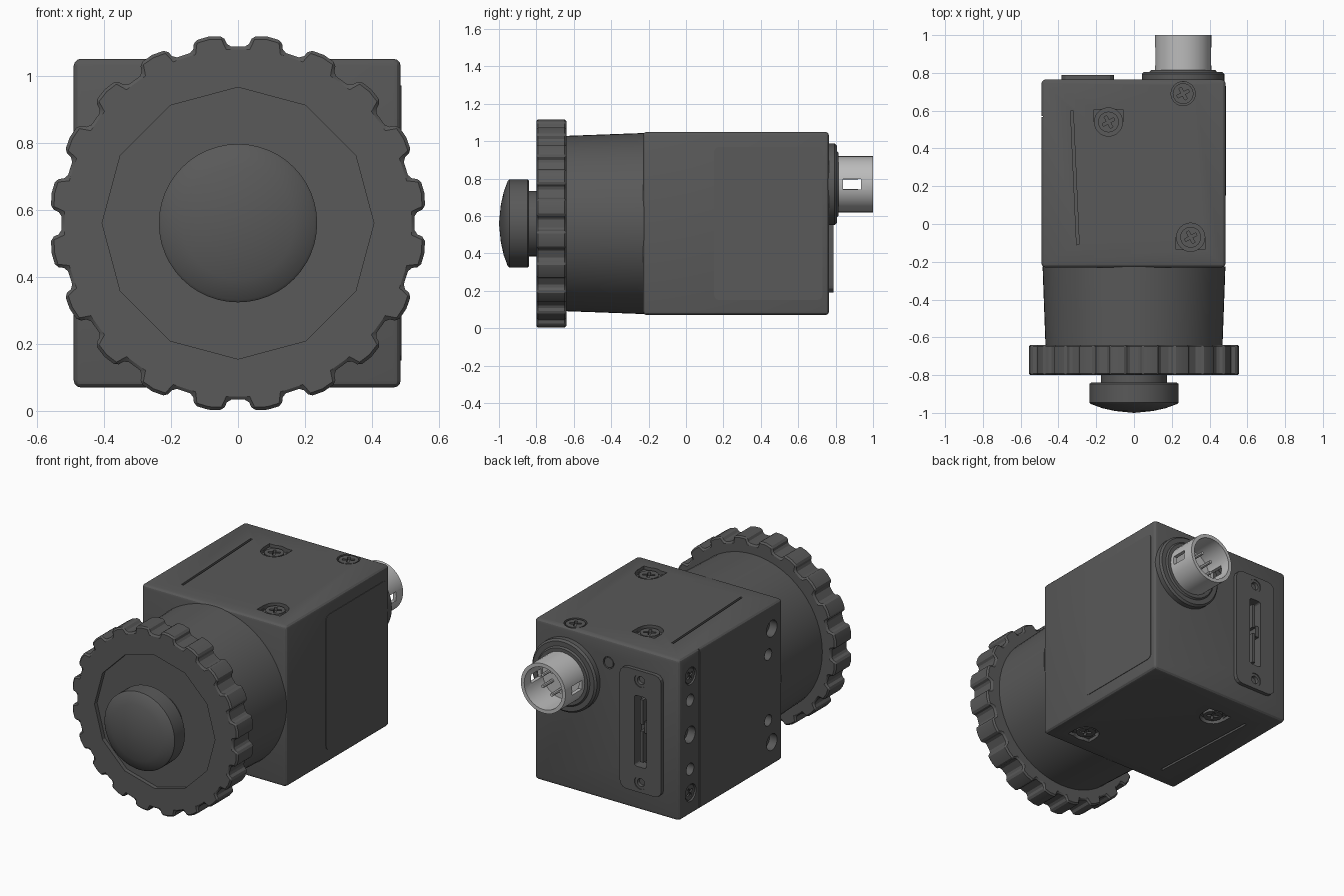
import bpy, bmesh, math
from mathutils import Vector, Matrix

if "Cube" in bpy.data.objects:
    bpy.data.objects.remove(bpy.data.objects["Cube"])

ZC = 0.56                      # optical axis height
CX, CZ = 0.26, 0.77            # round connector axis


def material(name, v):
    m = bpy.data.materials.new(name)
    m.diffuse_color = (v, v, v, 1)
    m.use_nodes = True
    m.node_tree.nodes["Principled BSDF"].inputs["Base Color"].default_value = m.diffuse_color
    return m


DARK, METAL = material("dark_grey", 0.1), material("light_grey", 0.5)


def make(name, bm, mat=DARK):
    bmesh.ops.recalc_face_normals(bm, faces=bm.faces[:])
    me = bpy.data.meshes.new(name)
    bm.to_mesh(me)
    bm.free()
    ob = bpy.data.objects.new(name, me)
    bpy.context.collection.objects.link(ob)
    me.materials.append(mat)
    return ob


def box(name, lo, hi, bevel=0.0, only=None, segs=3):
    """Box by corners; only = axis index whose parallel edges are bevelled."""
    lo, hi = Vector(lo), Vector(hi)
    bm = bmesh.new()
    bmesh.ops.create_cube(bm, size=1, matrix=Matrix.Translation((lo + hi) / 2) @ Matrix.Diagonal((*(hi - lo), 1)))
    if bevel:
        es = [e for e in bm.edges if only is None or
              abs((e.verts[0].co - e.verts[1].co)[only]) > 1e-5]
        bmesh.ops.bevel(bm, geom=es, offset=bevel, segments=segs, profile=0.5, affect='EDGES')
    return make(name, bm)


def cyl(name, loc, axis, r, depth, segs=24, mat=DARK, turn=0.0):
    bm = bmesh.new()
    m = (Matrix.Translation(loc) @ Vector(axis).to_track_quat('Z', 'Y').to_matrix().to_4x4()
         @ Matrix.Rotation(turn, 4, 'Z'))
    bmesh.ops.create_cone(bm, cap_ends=True, segments=segs, radius1=r, radius2=r, depth=depth, matrix=m)
    return make(name, bm, mat)


def lathe(name, prof, x, z, segs=48, mat=DARK):
    """Spin a (y, radius) profile around an axis along y."""
    bm = bmesh.new()
    vs = [bm.verts.new((x + r, y, z)) for y, r in prof]
    es = [bm.edges.new(p) for p in zip(vs, vs[1:])]
    bmesh.ops.spin(bm, geom=vs + es, cent=(x, 0, z), axis=(0, 1, 0), angle=2 * math.pi, steps=segs)
    bmesh.ops.remove_doubles(bm, verts=bm.verts[:], dist=1e-5)
    return make(name, bm, mat)


def apply_mods(ob):
    bpy.context.view_layer.objects.active = ob
    for m in list(ob.modifiers):
        bpy.ops.object.modifier_apply(modifier=m.name)


def cut(ob, *cutters):
    for c in cutters:
        m = ob.modifiers.new("cut", 'BOOLEAN')
        m.operation, m.solver, m.object = 'DIFFERENCE', 'EXACT', c
        apply_mods(ob)
        bpy.data.objects.remove(c)


def screw(name, loc, axis, r=0.05):
    """Cross-head screw whose head top lies at loc."""
    a = Vector(axis)
    head = cyl(name, Vector(loc) - a * 0.02, axis, r, 0.04)
    m = Matrix.Translation(loc) @ a.to_track_quat('Z', 'Y').to_matrix().to_4x4()
    for k in range(2):
        c = box("cutter", (-r * .62, -r * .14, -0.02), (r * .62, r * .14, 0.02))
        c.data.transform(m @ Matrix.Rotation(0.5 + k * math.pi / 2, 4, 'Z'))
        cut(head, c)
    return head


# Camera body
body = box("camera_body", (-0.49, -0.23, 0.07), (0.485, 0.765, 1.05), 0.022)

# Top and bottom: screw pockets, screws and slanted slot
for s, side in ((1, "top"), (-1, "bottom")):
    zf = ZC + s * 0.49
    up = (0, 0, s)
    for i, (x, y, d) in enumerate(((-0.135, 0.54, 1), (0.30, -0.07, -1))):
        ya, yb = sorted((y, y + d * 0.065))
        cut(body,
            cyl("cutter", (x, y, zf), up, 0.075, 0.06),
            box("cutter", (x - 0.077, ya, zf - 0.02), (x + 0.077, yb, zf + 0.02)))
        screw(f"{side}_screw_{i}", (x, y, zf - s * 0.008), up, 0.055)
    slot = box("cutter", (-0.007, -0.355, -0.02), (0.007, 0.355, 0.02))
    slot.data.transform(Matrix.Translation((-0.313, 0.245, zf)) @ Matrix.Rotation(0.045, 4, 'Z'))
    cut(body, slot)
cut(body, cyl("cutter", (0.26, 0.69, 1.05), (0, 0, 1), 0.064, 0.04))
screw("top_rear_screw", (0.26, 0.69, 1.047), (0, 0, 1), 0.055)

# Left side: mounting holes mirrored about the axis, rear strip seam and screws
for s in (1, -1):
    for y, dz, r in ((-0.125, 0.345, 0.05), (-0.09, 0.20, 0.034), (0.66, 0.21, 0.036)):
        cut(body, cyl("cutter", (-0.49, y, ZC + s * dz), (1, 0, 0), r, 0.1))
    p = (-0.49, 0.655, ZC + s * 0.355)
    cut(body, cyl("cutter", p, (1, 0, 0), 0.052, 0.03))
    screw("left_screw", (-0.484, p[1], p[2]), (-1, 0, 0), 0.045)
cut(body, cyl("cutter", (-0.49, 0.66, ZC), (1, 0, 0), 0.05, 0.1),
    box("cutter", (-0.50, 0.567, 0.05), (-0.482, 0.573, 1.07)))

# Right side label panel
box("side_panel", (0.48, 0.15, 0.15), (0.488, 0.73, 0.97), 0.03, 0)

# Indicator light beside the connector
cut(body, cyl("cutter", (-0.015, 0.765, 0.91), (0, 1, 0), 0.036, 0.03))
cyl("indicator_light", (-0.015, 0.755, 0.91), (0, 1, 0), 0.03, 0.016)

# Rear port plate with two threaded holes and a tall socket
plate = box("port_plate", (-0.385, 0.74, 0.19), (-0.105, 0.788, 0.93), 0.045, 1)
socket = lambda n: box(n, (-0.285, 0.72, 0.345), (-0.205, 0.83, 0.775), 0.015, 1)
cut(body, socket("cutter"))
cut(plate, socket("cutter"))
box("socket_tongue_upper", (-0.255, 0.71, 0.60), (-0.235, 0.775, 0.75))
box("socket_tongue_lower", (-0.255, 0.71, 0.37), (-0.235, 0.775, 0.56))
box("socket_block", (-0.29, 0.71, 0.55), (-0.26, 0.77, 0.62))
for z in (0.25, 0.87):
    cut(plate, cyl("cutter", (-0.245, 0.80, z), (0, 1, 0), 0.04, 0.08))
    lathe("threaded_insert", [(0.76, 0.041), (0.783, 0.041), (0.783, 0.024), (0.765, 0.022), (0.765, 0)],
          -0.245, z, 20)

# Round connector: flange, hollow metal tube with two windows, pins
lathe("connector_flange", [(0.75, 0), (0.75, 0.218), (0.795, 0.218), (0.806, 0.207),
                           (0.806, 0.178), (0.815, 0.17), (0.815, 0)], CX, CZ)
tube = lathe("connector_tube", [(0.80, 0), (0.80, 0.15), (1.0, 0.15), (1.0, 0.128),
                                (0.825, 0.128), (0.825, 0)], CX, CZ, 32, METAL)
cut(tube, box("cutter", (CX - 0.2, 0.84, CZ - 0.027), (CX + 0.2, 0.935, CZ + 0.027)))
for i in range(6):
    a = math.radians(60 * i + 30)
    cyl("connector_pin", (CX + 0.07 * math.cos(a), 0.87, CZ + 0.07 * math.sin(a)),
        (0, 1, 0), 0.01, 0.1, 8, METAL)

# Tapered lens mount barrel
lathe("mount_barrel", [(-0.66, 0), (-0.66, 0.468), (-0.225, 0.484), (-0.225, 0)], 0, ZC, 64)

# Toothed grip wheel: 20 teeth, recessed 12-sided front face
bm = bmesh.new()
rim = []
for k in range(20):
    for deg, r in ((-3.2, 0.527), (3.2, 0.527), (4.5, 0.559), (9, 0.563), (13.5, 0.559)):
        a = math.radians(18 * k + deg)
        rim.append(bm.verts.new((r * math.sin(a), -0.80, ZC + r * math.cos(a))))
face = bm.faces.new(rim)
ext = bmesh.ops.extrude_face_region(bm, geom=[face])["geom"]
bmesh.ops.translate(bm, vec=(0, 0.16, 0), verts=[v for v in ext if isinstance(v, bmesh.types.BMVert)])
wheel = make("grip_wheel", bm)
bev = wheel.modifiers.new("bevel", 'BEVEL')
bev.width, bev.segments, bev.limit_method, bev.angle_limit = 0.009, 1, 'ANGLE', math.radians(60)
apply_mods(wheel)
cut(wheel, cyl("cutter", (0, -0.80, ZC), (0, 1, 0), 0.405, 0.05, 12))

# Domed front knob on a neck
lathe("front_knob", [(-0.76, 0), (-0.76, 0.175), (-0.84, 0.175), (-0.84, 0.228), (-0.847, 0.236),
                     (-0.945, 0.236), (-0.953, 0.228), (-0.975, 0.168), (-0.99, 0.10), (-1.0, 0)], 0, ZC)

# Smooth shading with sharp edges kept
for ob in bpy.data.objects:
    ob.select_set(True)
bpy.context.view_layer.objects.active = body
bpy.ops.object.shade_smooth_by_angle(angle=math.radians(25))
